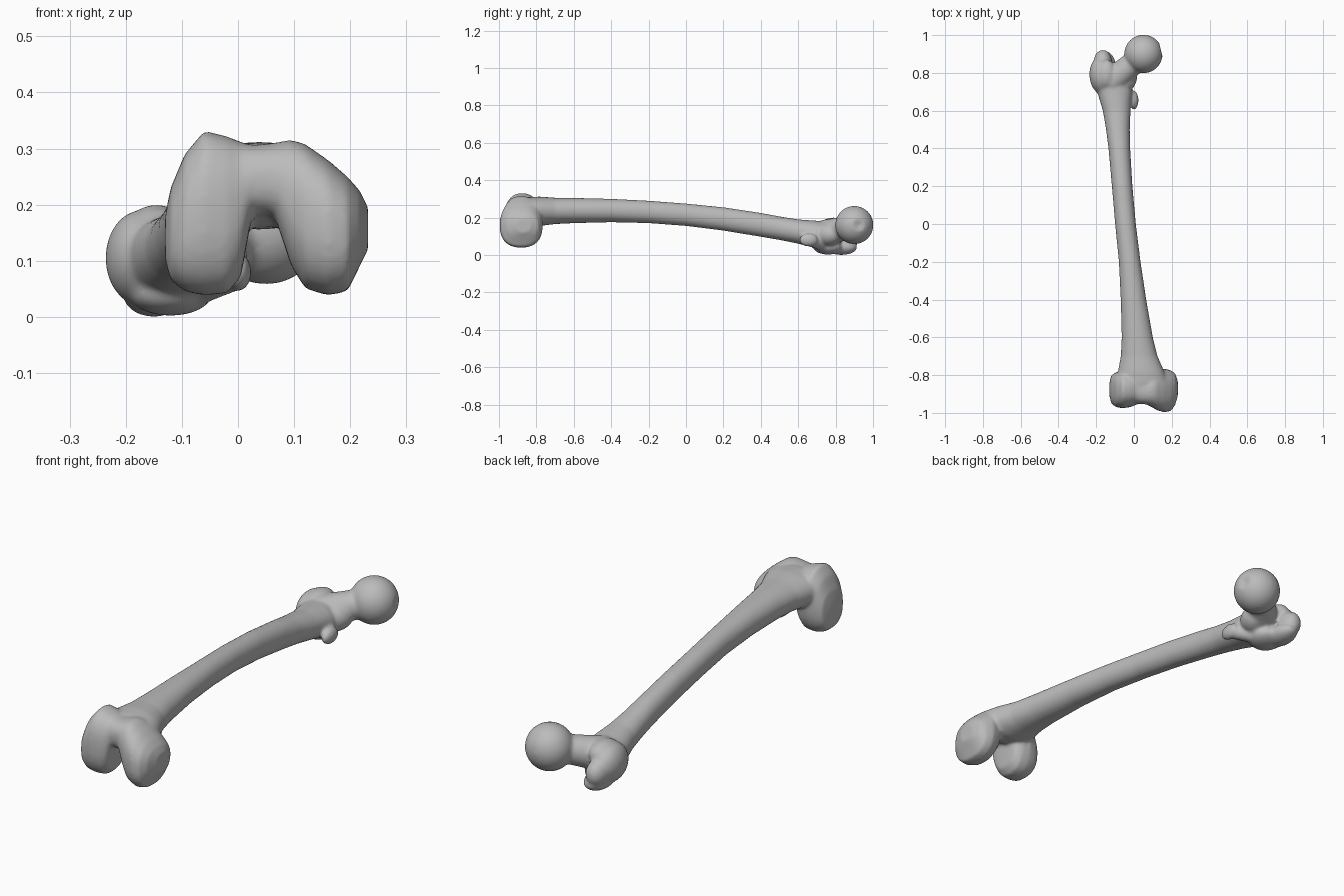
import bpy
import bmesh
from math import cos, sin, tau, copysign, radians
from mathutils import Matrix, Vector

cube = bpy.data.objects.get("Cube")
if cube:
    bpy.data.objects.remove(cube, do_unlink=True)

bm = bmesh.new()


def loft(axis, stations, power=2.3, sides=32):
    """Closed skin over rounded sections: position, low/high across, low/high z."""
    rings = []
    for pos, u0, u1, z0, z1 in stations:
        ring = []
        for i in range(sides):
            c, s = cos(tau * i / sides), sin(tau * i / sides)
            u = (u0 + u1) / 2 + (u1 - u0) / 2 * copysign(abs(c) ** (2 / power), c)
            z = (z0 + z1) / 2 + (z1 - z0) / 2 * copysign(abs(s) ** (2 / power), s)
            ring.append(bm.verts.new((u, pos, z) if axis == "y" else (pos, u, z)))
        rings.append(ring)
    faces = [bm.faces.new(rings[0]), bm.faces.new(rings[-1])]
    for a, b in zip(rings, rings[1:]):
        for i in range(sides):
            j = (i + 1) % sides
            faces.append(bm.faces.new((a[i], a[j], b[j], b[i])))
    bmesh.ops.recalc_face_normals(bm, faces=faces)


def blob(center, radii, turn=0, tilt=0):
    """Ellipsoid, turned about z and tilted about x."""
    place = (Matrix.Translation(center) @ Matrix.Rotation(radians(turn), 4, "Z")
             @ Matrix.Rotation(radians(tilt), 4, "X") @ Matrix.Diagonal((*radii, 1)))
    bmesh.ops.create_uvsphere(bm, u_segments=32, v_segments=20, radius=1, matrix=place)


def limb(start, end, r0, r1):
    """Tapered round bar between two points."""
    start, end = Vector(start), Vector(end)
    line = end - start
    place = Matrix.Translation((start + end) / 2) @ line.to_track_quat("Z", "Y").to_matrix().to_4x4()
    bmesh.ops.create_cone(bm, cap_ends=True, segments=24, radius1=r0, radius2=r1,
                          depth=line.length, matrix=place)


# Bowed shaft, flaring at both ends
loft("y", [
    (-0.90, -0.09, 0.17, 0.19, 0.30),
    (-0.84, -0.10, 0.18, 0.16, 0.31),
    (-0.78, -0.085, 0.16, 0.155, 0.312),
    (-0.70, -0.07, 0.125, 0.165, 0.306),
    (-0.60, -0.065, 0.10, 0.17, 0.305),
    (-0.40, -0.07, 0.065, 0.175, 0.30),
    (-0.20, -0.08, 0.035, 0.17, 0.29),
    (0, -0.10, 0.01, 0.155, 0.275),
    (0.2, -0.117, -0.008, 0.13, 0.255),
    (0.4, -0.135, -0.02, 0.097, 0.225),
    (0.5, -0.148, -0.022, 0.08, 0.206),
    (0.6, -0.165, -0.018, 0.06, 0.19),
    (0.7, -0.195, -0.01, 0.035, 0.183),
    (0.78, -0.20, -0.04, 0.04, 0.18),
], power=2.1)

# Knee end: two condyles with a groove above and a notch between
loft("x", [
    (-0.13, -0.91, -0.84, 0.10, 0.18),
    (-0.12, -0.95, -0.80, 0.065, 0.23),
    (-0.095, -0.97, -0.785, 0.045, 0.29),
    (-0.06, -0.975, -0.775, 0.038, 0.332),
    (-0.02, -0.97, -0.78, 0.042, 0.322),
    (0.005, -0.96, -0.79, 0.07, 0.312),
    (0.025, -0.952, -0.81, 0.18, 0.306),
    (0.065, -0.955, -0.81, 0.18, 0.31),
    (0.095, -0.97, -0.79, 0.09, 0.316),
    (0.12, -0.985, -0.775, 0.05, 0.308),
    (0.16, -0.997, -0.765, 0.038, 0.28),
    (0.195, -0.99, -0.775, 0.045, 0.25),
    (0.217, -0.96, -0.79, 0.09, 0.225),
    (0.232, -0.91, -0.83, 0.12, 0.195),
], power=2.4)

# Hip end: ball head and neck
head = Vector((0.05, 0.9, 0.16))
blob(head, (0.102, 0.102, 0.102))
limb((-0.12, 0.75, 0.115), head, 0.075, 0.055)
blob((-0.05, 0.76, 0.11), (0.06, 0.08, 0.06), turn=-35)

# Greater trochanter with its rear crest
blob((-0.172, 0.785, 0.105), (0.064, 0.10, 0.085), turn=5)
blob((-0.145, 0.79, 0.15), (0.055, 0.08, 0.05))
blob((-0.165, 0.86, 0.085), (0.048, 0.062, 0.06))
blob((-0.15, 0.83, 0.04), (0.055, 0.085, 0.04))
blob((-0.12, 0.76, 0.042), (0.075, 0.08, 0.04))

# Lesser trochanter and the ridge joining it
blob((0, 0.655, 0.08), (0.024, 0.05, 0.035))
limb((-0.10, 0.76, 0.045), (-0.01, 0.67, 0.075), 0.035, 0.03)

# One fused, softened surface
mesh = bpy.data.meshes.new("thigh_bone")
bm.to_mesh(mesh)
bm.free()
bone = bpy.data.objects.new("thigh_bone", mesh)
bpy.context.collection.objects.link(bone)
bpy.context.view_layer.objects.active = bone
bone.select_set(True)
remesh = bone.modifiers.new("fuse", "REMESH")
remesh.mode = "VOXEL"
remesh.voxel_size = 0.007
soften = bone.modifiers.new("soften", "SMOOTH")
soften.factor = 0.5
soften.iterations = 10
for name in ("fuse", "soften"):
    bpy.ops.object.modifier_apply(modifier=name)

# Small pit on the inner side of the head
pit = head + Vector((0.098, 0.025, 0))
for v in bone.data.vertices:
    near = 1 - (v.co - pit).length / 0.035
    if near > 0:
        v.co.x -= 0.012 * near
bpy.ops.object.shade_smooth()

# Plain grey bone colour
grey = bpy.data.materials.new("bone_grey")
grey.use_nodes = True
color = (0.5, 0.5, 0.5, 1)
grey.diffuse_color = color
grey.node_tree.nodes["Principled BSDF"].inputs["Base Color"].default_value = color
bone.data.materials.clear()
bone.data.materials.append(grey)
